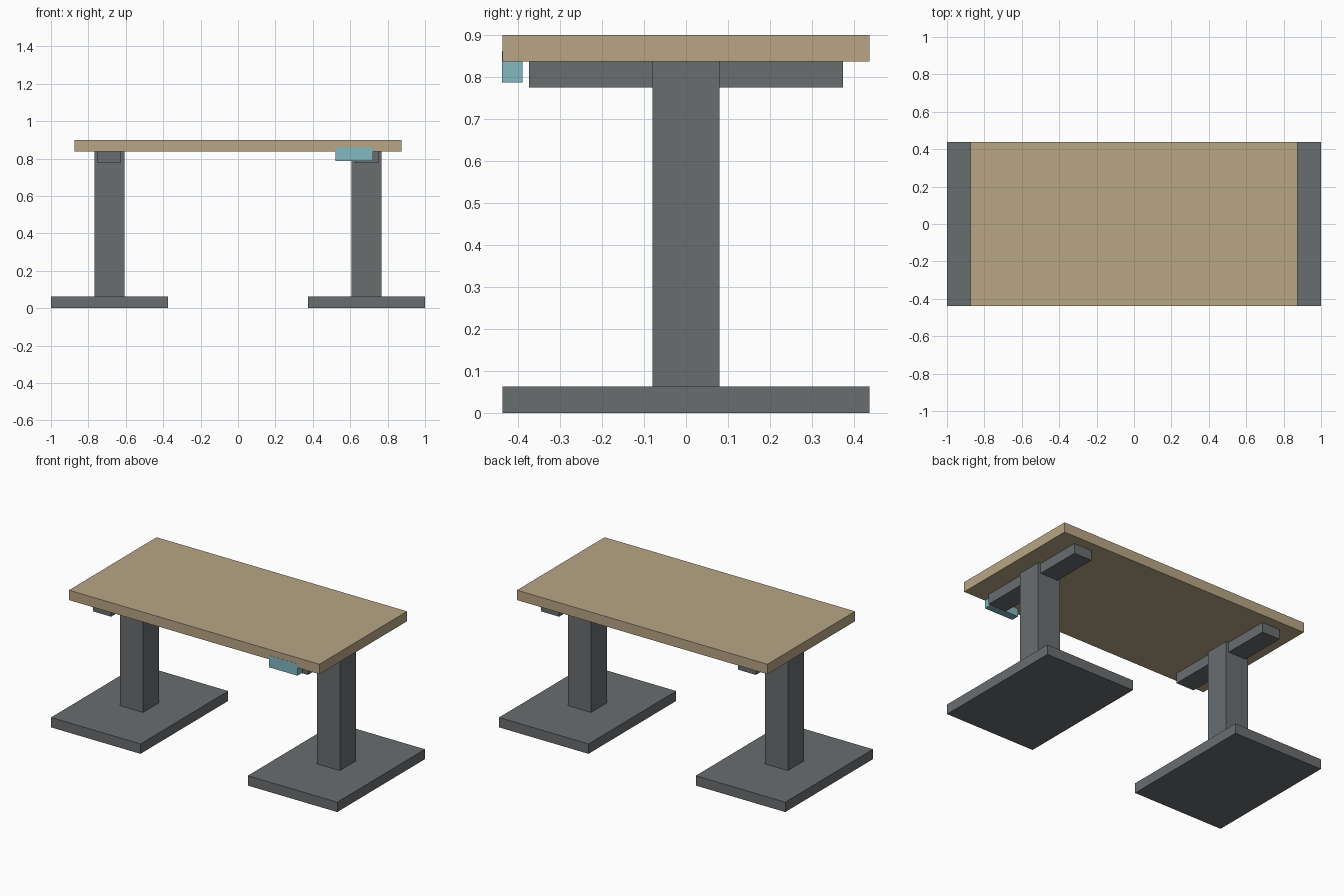
import bpy
import bmesh
from mathutils import Vector

default = bpy.data.objects.get("Cube")
if default:
    bpy.data.objects.remove(default, do_unlink=True)


def material(name, rgb):
    mat = bpy.data.materials.new(name)
    mat.use_nodes = True
    color = (*rgb, 1.0)
    mat.diffuse_color = color
    mat.node_tree.nodes["Principled BSDF"].inputs["Base Color"].default_value = color
    return mat


WOOD = material("light wood", (0.479, 0.381, 0.235))
STEEL = material("dark grey steel", (0.144, 0.153, 0.159))
TEAL = material("teal plastic", (0.223, 0.479, 0.527))


def box(name, center, size, mat):
    """Axis-aligned flat-shaded box."""
    bm = bmesh.new()
    bmesh.ops.create_cube(bm, size=1.0)
    bmesh.ops.scale(bm, vec=Vector(size), verts=bm.verts)
    mesh = bpy.data.meshes.new(name)
    bm.to_mesh(mesh)
    bm.free()
    mesh.materials.append(mat)
    obj = bpy.data.objects.new(name, mesh)
    obj.location = center
    bpy.context.collection.objects.link(obj)
    return obj


DEPTH = 0.875       # front-to-back size of top and feet
THICK = 0.0625      # thickness of top, feet and support beams
HEIGHT = 0.9
LEG_X = 0.6875
under = HEIGHT - THICK

# Table top
box("table_top", (0, 0, HEIGHT - THICK / 2), (1.75, DEPTH, THICK), WOOD)

# Pedestal legs: foot plate, column and support beam on each side
for side, sign in (("left", 1), ("right", -1)):
    x = sign * LEG_X
    box(f"{side}_foot", (x, 0, THICK / 2), (0.625, DEPTH, THICK), STEEL)
    box(f"{side}_column", (x, 0, (THICK + under) / 2), (0.16, 0.16, under - THICK), STEEL)
    box(f"{side}_support_beam", (x, 0, under - THICK / 2), (0.125, 0.748, THICK), STEEL)

# Height control box under the front edge
box("control_box", (0.6225, -0.414, 0.825), (0.2, 0.049, 0.075), TEAL)
